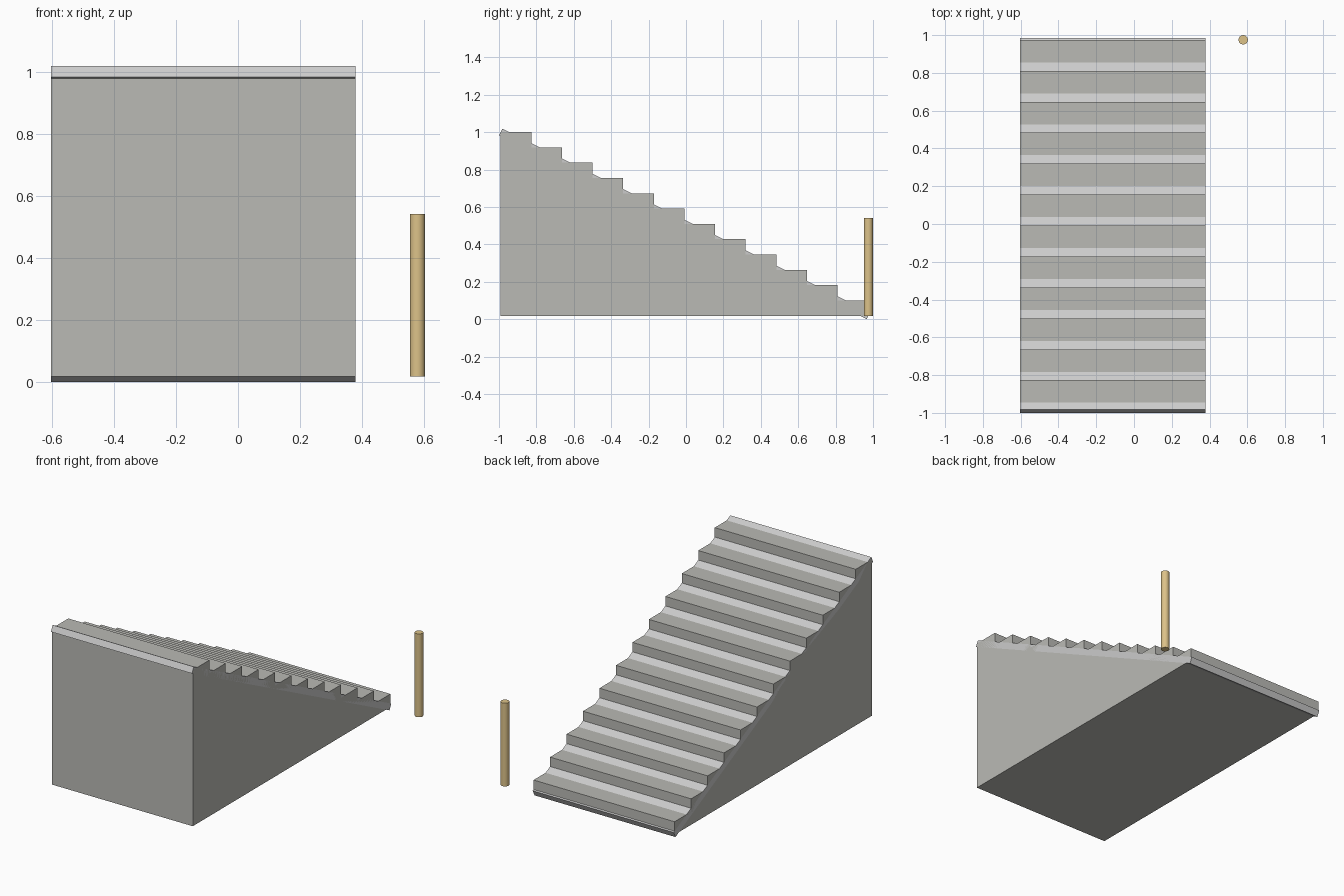
import bpy, math

if "Cube" in bpy.data.objects:
    bpy.data.objects.remove(bpy.data.objects["Cube"])

STEPS, RUN, RISE = 12, 0.1638, 0.0819
Y0, Z0 = -0.991, 0.018          # tall end and base of the stairs
X0, X1 = -0.603, 0.379          # stair width


def paint(obj, name, rgb):
    mat = bpy.data.materials.new(name)
    mat.diffuse_color = (*rgb, 1)
    mat.use_nodes = True
    mat.node_tree.nodes["Principled BSDF"].inputs["Base Color"].default_value = mat.diffuse_color
    obj.data.materials.append(mat)


def extrude_x(name, profile):
    """Prism from a (y, z) profile, spanning the stair width."""
    n = len(profile)
    verts = [(x, y, z) for x in (X0, X1) for y, z in profile]
    faces = [tuple(reversed(range(n))), tuple(range(n, 2 * n))]
    faces += [(i, (i + 1) % n, n + (i + 1) % n, n + i) for i in range(n)]
    mesh = bpy.data.meshes.new(name)
    mesh.from_pydata(verts, [], faces)
    obj = bpy.data.objects.new(name, mesh)
    bpy.context.collection.objects.link(obj)
    return obj


# Solid staircase: counter-clockwise stepped profile, climbing towards the front
y_end, z_top = Y0 + STEPS * RUN, Z0 + STEPS * RISE
profile = [(Y0, Z0), (y_end, Z0)]
for i in range(STEPS):
    z = Z0 + (i + 1) * RISE
    profile += [(y_end - i * RUN, z), (y_end - (i + 1) * RUN, z)]
stairs = extrude_x("stairs", profile)
paint(stairs, "stone", (0.49, 0.49, 0.46))

# Thin sloping slab centred on the line through the inner step corners
length = math.hypot(STEPS * RUN, STEPS * RISE)
ny, nz = 0.02 * STEPS * RISE / length, 0.02 * STEPS * RUN / length
ramp = extrude_x("ramp", [(Y0 - ny, z_top - nz), (y_end - ny, Z0 - nz),
                          (y_end + ny, Z0 + nz), (Y0 + ny, z_top + nz)])
paint(ramp, "pale_grey", (0.75, 0.75, 0.75))

# Free-standing round post beside the low end
bpy.ops.mesh.primitive_cylinder_add(vertices=32, radius=0.0246, depth=0.524,
                                    location=(0.578, 0.975, Z0 + 0.262))
post = bpy.context.object
post.name = "post"
bpy.ops.object.shade_smooth_by_angle()
paint(post, "wood", (0.72, 0.54, 0.25))
